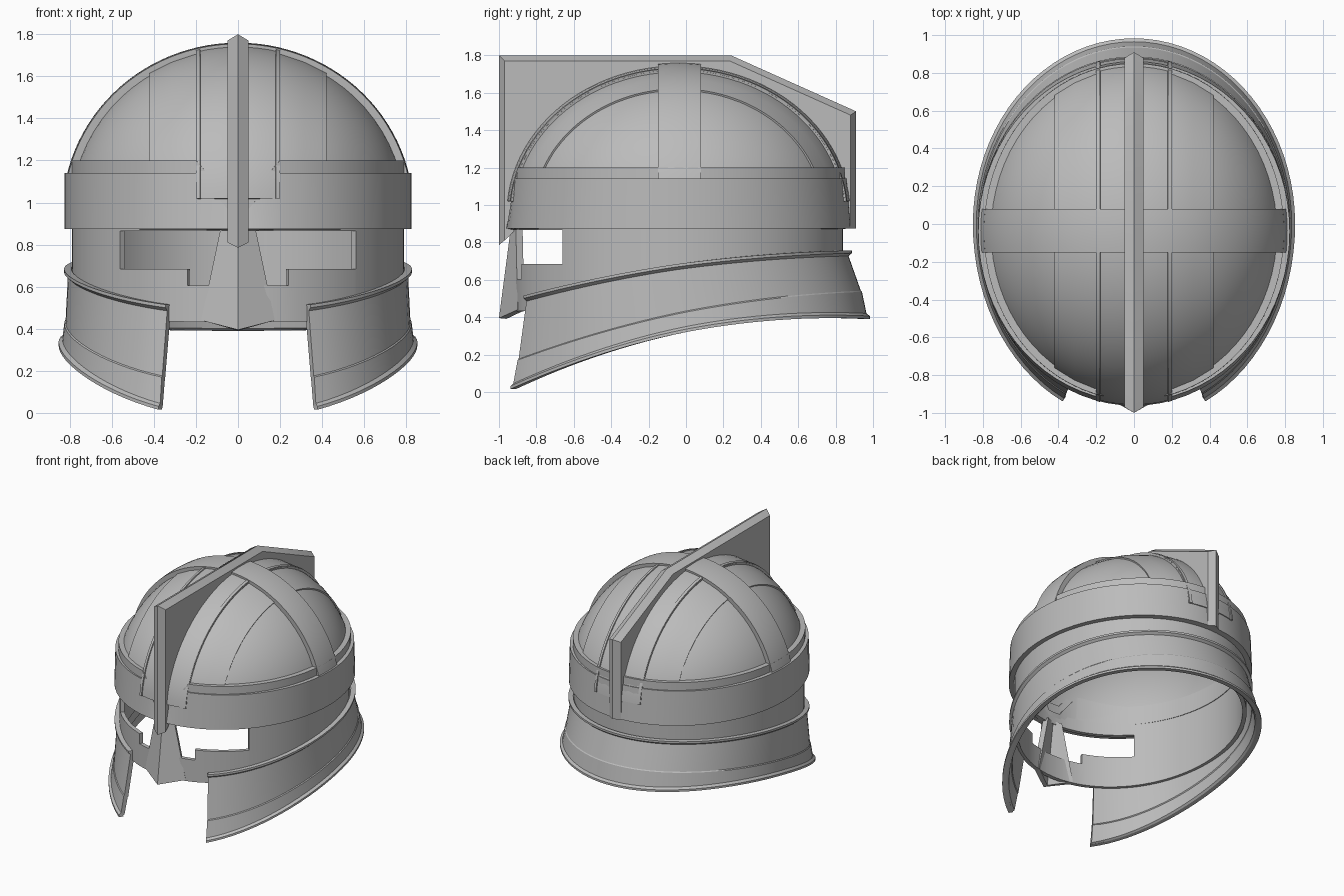
import bpy, bmesh, math
from mathutils import Vector

if "Cube" in bpy.data.objects:
    bpy.data.objects.remove(bpy.data.objects["Cube"])

steel = bpy.data.materials.new("grey_steel")
steel.use_nodes = True
GREY = (0.5, 0.5, 0.5, 1)
steel.diffuse_color = GREY
steel.node_tree.nodes["Principled BSDF"].inputs["Base Color"].default_value = GREY

CY = -0.04                       # centre of the skull along y
DOME = Vector((0.80, 0.90, 0.775))
DOME_Z = 0.95


def finish(name, bm, thickness=0.0):
    me = bpy.data.meshes.new(name)
    bm.to_mesh(me)
    bm.free()
    me.materials.append(steel)
    ob = bpy.data.objects.new(name, me)
    bpy.context.collection.objects.link(ob)
    bpy.ops.object.select_all(action='DESELECT')
    ob.select_set(True)
    bpy.context.view_layer.objects.active = ob
    if thickness:
        mod = ob.modifiers.new("thickness", 'SOLIDIFY')
        mod.thickness = thickness
        mod.offset = -1
        bpy.ops.object.modifier_apply(modifier=mod.name)
    bpy.ops.object.shade_smooth_by_angle(angle=math.radians(25))
    return ob


def sheet(name, rows, thickness, closed=False, keep=None):
    """Skin rows of points, face the skin outwards and thicken it inwards."""
    bm = bmesh.new()
    grid = [[bm.verts.new(p) for p in row] for row in rows]
    n = len(rows[0])
    for r in range(len(rows) - 1):
        for c in range(n if closed else n - 1):
            d = (c + 1) % n
            quad = (grid[r][c], grid[r][d], grid[r + 1][d], grid[r + 1][c])
            mid = sum((v.co for v in quad), Vector()) / 4
            if keep is None or keep(r, mid):
                bm.faces.new(quad)
    bmesh.ops.delete(bm, geom=[v for v in bm.verts if not v.link_faces], context='VERTS')
    bm.normal_update()
    core = Vector((0, 0, 0.7))
    if sum(f.normal.dot(f.calc_center_median() - core) * f.calc_area() for f in bm.faces) < 0:
        bmesh.ops.reverse_faces(bm, faces=bm.faces[:])
    return finish(name, bm, thickness)


def angles(ax, *cuts):
    """Angles round the head from the front, with extra columns at given x."""
    ts = [2 * math.pi * i / 72 for i in range(72)]
    for x in cuts:
        t = math.asin(x / ax)
        ts += [t, 2 * math.pi - t]
    return sorted(ts)


def around(t, ax, by, z, cy=CY):
    return Vector((ax * math.sin(t), cy - by * math.cos(t), z))


# Skull dome
rows = []
for i in range(19):
    e = math.radians(min(i * 5, 89.5))
    rows.append([around(t, DOME.x * math.cos(e), DOME.y * math.cos(e),
                        DOME_Z + DOME.z * math.sin(e)) for t in angles(1)])
dome = sheet("skull_dome", rows, 0.03, closed=True)


def strap(name, lo, hi, offset, along_y, floor):
    """A raised strap lying on the dome between two parallel planes."""
    r = DOME + Vector((offset,) * 3)
    rows = []
    for i in range(9):
        k = lo + (hi - lo) * i / 8
        s = math.sqrt(1 - (k / r.x) ** 2 if along_y else 1 - ((k - CY) / r.y) ** 2)
        start = math.asin((floor - DOME_Z) / (r.z * s))
        row = []
        for j in range(49):
            p = start + (math.pi - 2 * start) * j / 48
            z = DOME_Z + r.z * s * math.sin(p)
            if along_y:
                row.append((k, CY - r.y * s * math.cos(p), z))
            else:
                row.append((r.x * s * math.cos(p), k, z))
        rows.append(row)
    sheet(name, rows, offset + 0.005)


strap("wide_strap", -0.42, 0.42, 0.010, True, 1.12)
strap("middle_strap", -0.20, 0.20, 0.020, True, 1.02)
strap("cross_strap", -0.15, 0.08, 0.035, False, 1.12)
for side, lo in (("right", -0.20), ("left", 0.18)):
    strap(side + "_strap_edge", lo, lo + 0.02, 0.028, True, 1.02)


# Brow band and the rim above it, both notched in a V at the front
def notch(p):
    if p.y > 0:
        return 0
    return 0.17 * min(1, max(0, (0.2 - abs(p.x)) / 0.15))


def ring(name, ax, by_low, by_high, z0, z1, thickness):
    ts = angles(ax, 0.05, 0.2)
    low = [around(t, ax, by_low, z0) for t in ts]
    high = [around(t, ax, by_high, z1) for t in ts]
    for p in high:
        p.z -= notch(p)
    sheet(name, [low, high], thickness, closed=True)


ring("brow_band", 0.825, 0.922, 0.900, 0.875, 1.14, 0.06)
ring("upper_rim", 0.795, 0.895, 0.890, 0.95, 1.20, 0.04)


# Head wall with eye openings
def solid_wall(row, mid):
    if mid.y > 0:
        return True
    reach = (0, 0.24, 0.56, 0)[row]
    return abs(mid.x) > reach


ts = angles(0.79, 0.1, 0.24, 0.56)
rows = [[around(t, 0.79, 0.88, 0.43 + 0.06 * (1 - math.cos(t))) for t in ts]]
for z in (0.605, 0.685, 0.865, 0.96):
    rows.append([around(t, 0.79, 0.88, z) for t in ts])
sheet("head_wall", rows, 0.03, closed=True, keep=solid_wall)

# Nose guard with a centre ridge
sheet("nose_guard", [
    [(-0.08, -0.91, 0.89), (0, -0.935, 0.89), (0.08, -0.91, 0.89)],
    [(-0.175, -0.90, 0.44), (0, -1.0, 0.395), (0.175, -0.90, 0.44)]], 0.04)


# Neck guard: sloping flared skirt, open at the front, with rolled edges
class Edge:
    def __init__(self, ax, front, back, cy, end_x, heights):
        self.ax, self.front, self.back, self.cy = ax, front, back, cy
        self.t0 = math.asin(end_x / ax)
        self.heights = heights

    def point(self, u, out=0.0, dz=0.0):
        t = self.t0 + (2 * math.pi - 2 * self.t0) * u
        c = math.cos(t)
        by = self.front if c > 0 else self.back
        p = around(t, self.ax + out, by + out, 0, self.cy)
        f, m, b = self.heights       # front, middle and back height
        s = -c / math.cos(self.t0) if c > 0 else -c
        p.z = m + (b - f) / 2 * s + ((b + f) / 2 - m) * s * s + dz
        return p


top = Edge(0.805, 0.89, 0.905, CY, 0.335, (0.515, 0.685, 0.757))
crease = Edge(0.82, 0.985, 0.945, -0.01, 0.36, (0.17, 0.425, 0.535))
bottom = Edge(0.835, 1.03, 0.965, 0.0, 0.37, (0.015, 0.32, 0.39))
layout = [(top, 0.022, 0), (top, 0.022, -0.015), (top, 0.004, -0.03),
          (crease, 0, 0.006), (crease, 0.006, 0), (bottom, 0, 0.03),
          (bottom, 0.018, 0.016), (bottom, 0.018, 0)]
sheet("neck_guard", [[e.point(i / 72, out, dz) for i in range(73)]
                     for e, out, dz in layout], 0.035)

# Crest: upright fin with a bevelled outer edge, its base set into the dome
outer = [(-1.0, 0.785), (-1.0, 1.8), (0.24, 1.8), (0.91, 1.5), (0.91, 0.875)]
inner = [(-0.97, 0.81), (-0.97, 1.77), (0.233, 1.77), (0.88, 1.48), (0.88, 0.875)]
base = [(0.85, 0.875)]
for i in range(25):
    a = math.radians(7.5 * i)
    base.append((CY + (DOME.y - 0.01) * math.cos(a), DOME_Z + (DOME.z - 0.01) * math.sin(a)))
base.append((-0.92, 0.86))
bm = bmesh.new()
ridge = [bm.verts.new((0, y, z)) for y, z in outer]
sides = []
for x in (-0.05, 0.05):
    loop = [bm.verts.new((x, y, z)) for y, z in inner + base]
    bm.faces.new(loop)
    for i in range(len(outer) - 1):
        bm.faces.new((loop[i], loop[i + 1], ridge[i + 1], ridge[i]))
    sides.append(loop)
a, b = sides
n = len(a)
last = len(outer) - 1
for i in range(last, n):
    j = (i + 1) % n
    bm.faces.new((a[i], a[j], b[j], b[i]))
bm.faces.new((a[0], ridge[0], b[0]))
bm.faces.new((a[last], ridge[last], b[last]))
bmesh.ops.recalc_face_normals(bm, faces=bm.faces[:])
finish("crest", bm)
